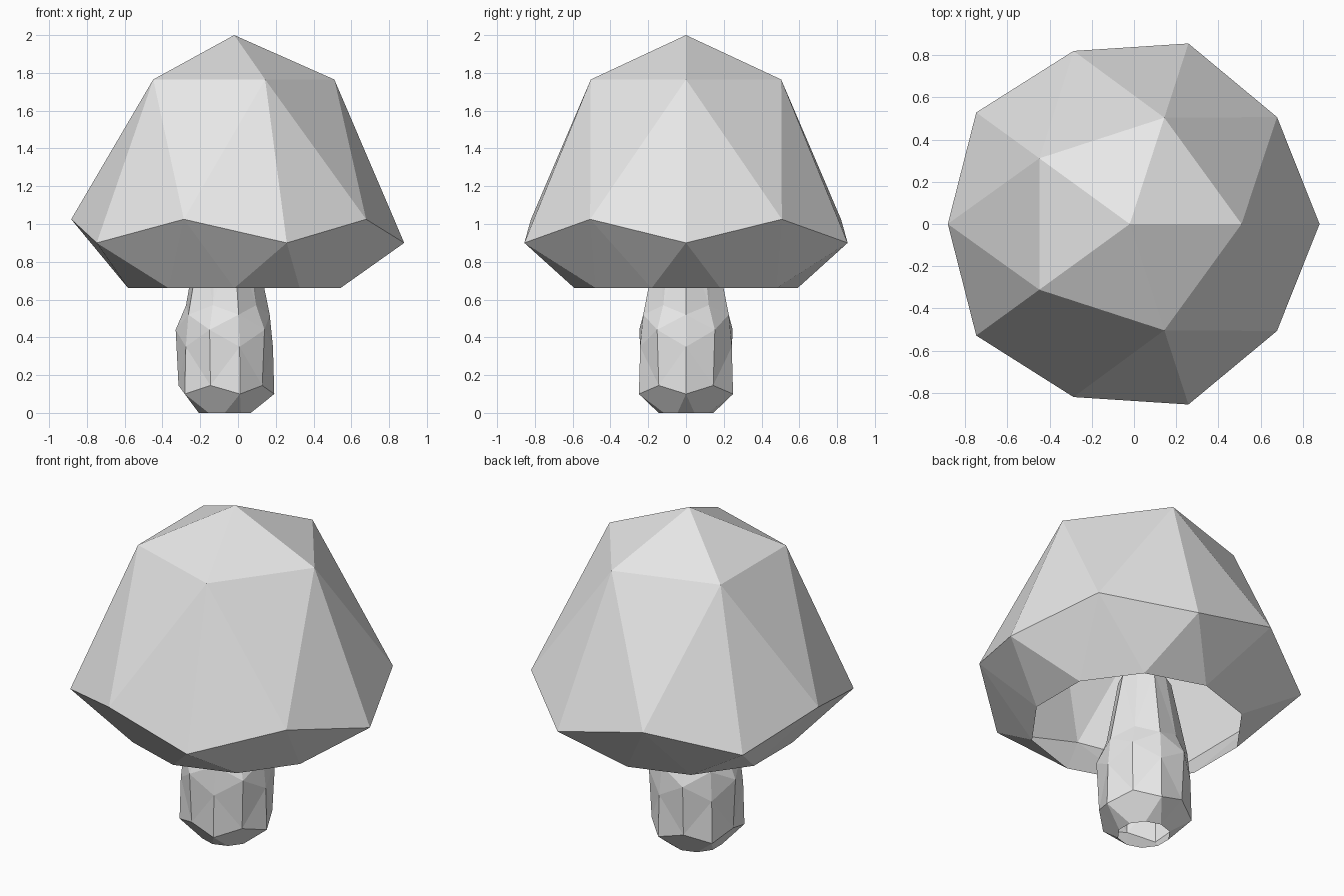
import bpy, bmesh
from math import cos, sin, radians

cube = bpy.data.objects.get("Cube")
if cube:
    bpy.data.objects.remove(cube)

grey = bpy.data.materials.new("plain_grey")
grey.use_nodes = True
grey.diffuse_color = (0.8, 0.8, 0.8, 1)
grey.node_tree.nodes["Principled BSDF"].inputs["Base Color"].default_value = (0.8, 0.8, 0.8, 1)


def ring(bm, cx, count, radii, heights, start=0):
    """Ring of vertices whose radius and height alternate between two values."""
    verts = []
    for i in range(count):
        a = radians(start + 360 * i / count)
        r, z = radii[i % 2], heights[i % 2]
        verts.append(bm.verts.new((cx + r * cos(a), r * sin(a), z)))
    return verts


def fan(bm, tip, verts):
    for i, v in enumerate(verts):
        bm.faces.new((v, verts[(i + 1) % len(verts)], tip))


def zigzag(bm, low, high):
    """Triangle band; the high ring is turned half a step behind the low ring."""
    n = len(low)
    for i in range(n):
        j = (i + 1) % n
        bm.faces.new((low[i], low[j], high[j]))
        bm.faces.new((low[i], high[j], high[i]))


def aligned(bm, low, high):
    """Triangle band between unturned rings, with mirrored diagonals."""
    n = len(low)
    for i in range(n):
        j = (i + 1) % n
        if i % 2:
            bm.faces.new((low[i], low[j], high[j]))
            bm.faces.new((low[i], high[j], high[i]))
        else:
            bm.faces.new((low[i], low[j], high[i]))
            bm.faces.new((low[j], high[j], high[i]))


def finish(bm, name):
    bmesh.ops.recalc_face_normals(bm, faces=bm.faces)
    mesh = bpy.data.meshes.new(name)
    bm.to_mesh(mesh)
    bm.free()
    mesh.materials.append(grey)
    bpy.context.collection.objects.link(bpy.data.objects.new(name, mesh))


# Cap: open faceted dome, flaring out then tucked in to the rim
bm = bmesh.new()
cx = -0.02
apex = bm.verts.new((cx, 0, 2))
crown = ring(bm, cx, 5, (0.53, 0.53), (1.765, 1.765))
brim = ring(bm, cx, 10, (0.90, 0.863), (0.90, 1.025))
rim = ring(bm, cx, 10, (0.59, 0.59), (0.66, 0.66), 18)
fan(bm, apex, crown)
for i, c in enumerate(crown):
    left, mid, right = brim[2 * i - 1], brim[2 * i], brim[2 * i + 1]
    bm.faces.new((left, mid, c))
    bm.faces.new((mid, right, c))
    bm.faces.new((right, crown[(i + 1) % 5], c))
zigzag(bm, rim, brim)
finish(bm, "mushroom_cap")

# Stem: open foot, bulging body, tapering up inside the cap
bm = bmesh.new()
cx = -0.07
foot = ring(bm, cx, 10, (0.145, 0.145), (0, 0), 18)
levels = [
    ring(bm, cx, 10, (0.262, 0.245), (0.10, 0.145)),
    ring(bm, cx, 10, (0.255, 0.26), (0.35, 0.44)),
    ring(bm, cx, 10, (0.238, 0.205), (0.52, 0.57)),
    ring(bm, cx, 10, (0.15, 0.14), (0.95, 0.95)),
]
zigzag(bm, foot, levels[0])
for low, high in zip(levels, levels[1:]):
    aligned(bm, low, high)
fan(bm, bm.verts.new((cx, 0, 1.1)), levels[-1])
finish(bm, "mushroom_stem")
